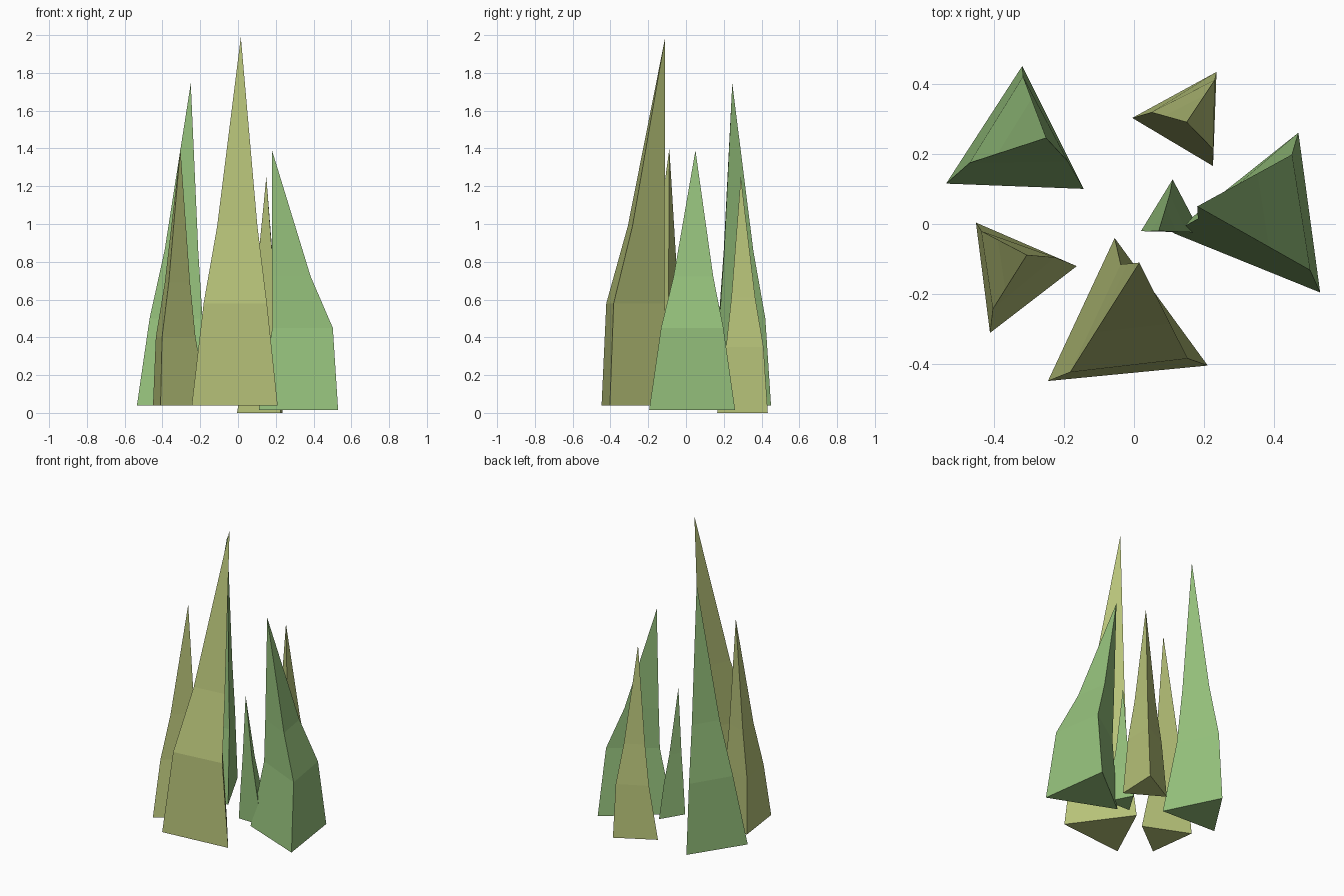
import bpy, bmesh
from mathutils import Vector

if "Cube" in bpy.data.objects:
    bpy.data.objects.remove(bpy.data.objects["Cube"])


def material(name, rgb):
    m = bpy.data.materials.new(name)
    m.diffuse_color = (*rgb, 1)
    m.use_nodes = True
    m.node_tree.nodes["Principled BSDF"].inputs["Base Color"].default_value = m.diffuse_color
    return m


OLIVE = material("olive grass", (0.47, 0.54, 0.19))
GREEN = material("green grass", (0.30, 0.53, 0.20))


def blade(name, mat, tip, z0, base, z1, shoulder):
    """Three-sided blade: base ring, shoulder ring, derived waist ring, tip."""
    tip = Vector(tip)
    rings = [[Vector((x, y, z0)) for x, y in base],
             [Vector((x, y, z1)) for x, y in shoulder]]
    rings.append([Vector((tip.x + 0.635 * (p.x - tip.x),
                          tip.y + 0.635 * (p.y - tip.y),
                          tip.z + 0.71 * (p.z - tip.z))) for p in rings[1]])
    bm = bmesh.new()
    rings = [[bm.verts.new(p) for p in ring] for ring in rings]
    top = bm.verts.new(tip)
    bm.faces.new(rings[0][::-1])
    for i in range(3):
        j = (i + 1) % 3
        for lo, hi in zip(rings, rings[1:]):
            bm.faces.new((lo[i], lo[j], hi[j], hi[i]))
        bm.faces.new((rings[-1][i], rings[-1][j], top))
    bmesh.ops.recalc_face_normals(bm, faces=bm.faces)
    me = bpy.data.meshes.new(name)
    bm.to_mesh(me)
    bm.free()
    me.materials.append(mat)
    ob = bpy.data.objects.new(name, me)
    bpy.context.collection.objects.link(ob)


# Olive blades
blade("tall_front_blade", OLIVE, (0.015, -0.11, 1.99),
      0.04, [(-0.245, -0.447), (0.21, -0.403), (-0.055, -0.04)],
      0.58, [(-0.182, -0.422), (0.153, -0.383), (-0.038, -0.115)])
blade("left_blade", OLIVE, (-0.305, -0.088, 1.40),
      0.04, [(-0.45, 0.004), (-0.41, -0.31), (-0.163, -0.12)],
      0.40, [(-0.435, -0.02), (-0.402, -0.242), (-0.225, -0.095)])
blade("back_right_blade", OLIVE, (0.15, 0.29, 1.25),
      0.0, [(-0.005, 0.302), (0.225, 0.165), (0.235, 0.433)],
      0.35, [(0.05, 0.318), (0.226, 0.212), (0.23, 0.41)])

# Green blades
blade("back_left_blade", GREEN, (-0.25, 0.245, 1.745),
      0.04, [(-0.535, 0.115), (-0.143, 0.10), (-0.318, 0.45)],
      0.50, [(-0.468, 0.174), (-0.188, 0.178), (-0.316, 0.42)])
blade("right_blade", GREEN, (0.18, 0.05, 1.39),
      0.015, [(0.11, -0.025), (0.53, -0.195), (0.468, 0.26)],
      0.45, [(0.182, 0.015), (0.502, -0.132), (0.45, 0.198)])
blade("small_middle_blade", GREEN, (0.07, -0.02, 0.87),
      0.04, [(0.02, -0.02), (0.19, -0.025), (0.11, 0.127)],
      0.27, [(0.035, -0.021), (0.15, -0.023), (0.102, 0.085)])
